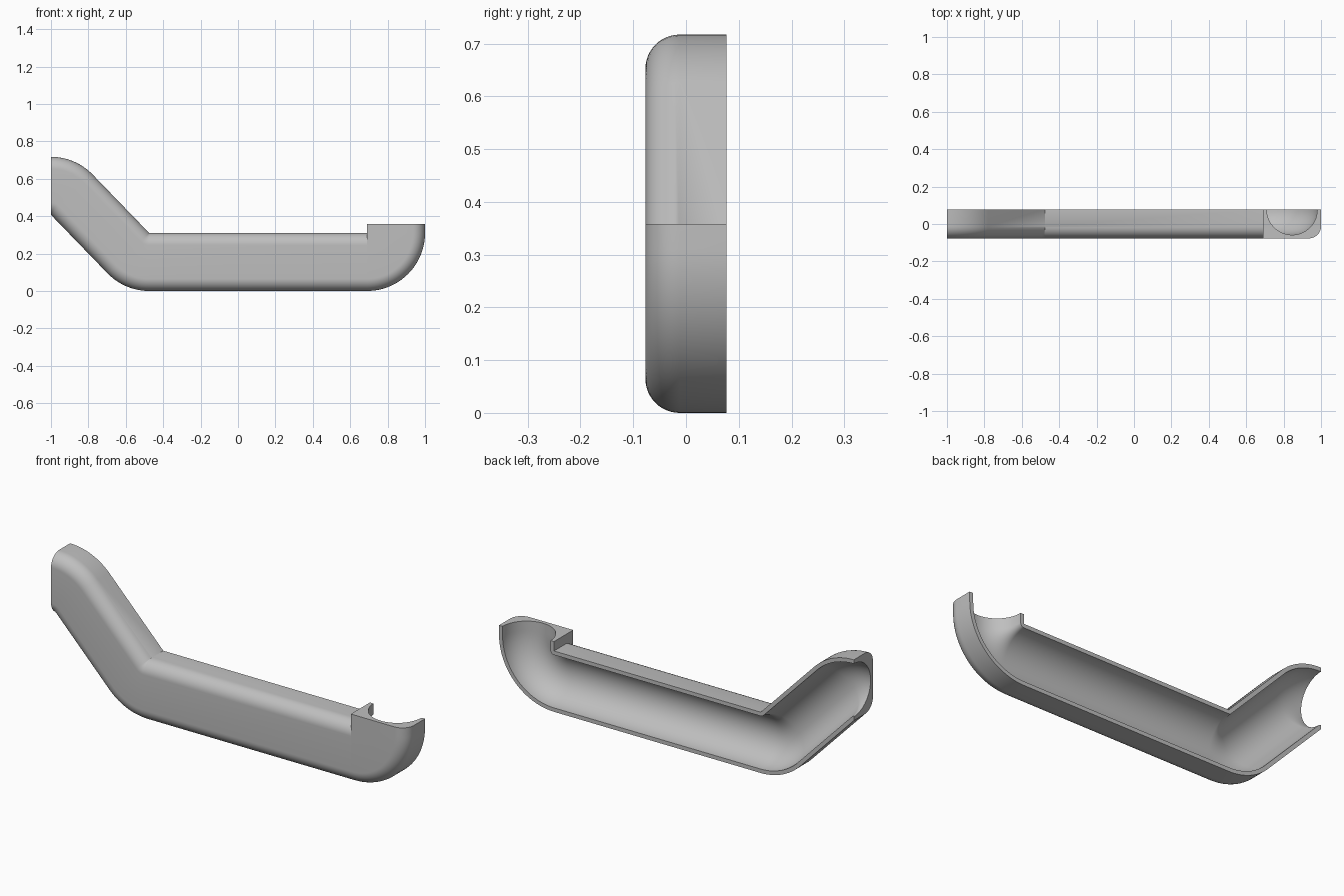
import bpy
import bmesh
from math import cos, sin, pi, radians

old = bpy.data.objects.get("Cube")
if old:
    bpy.data.objects.remove(old)

WIDTH = 0.31      # channel width across the path
HALF = 0.077      # half depth in y
ROUND = 0.065     # rounded front edges
BORE = 0.135      # radius of the hollow

# Grey plastic
grey = bpy.data.materials.new("grey")
grey.use_nodes = True
colour = (0.52, 0.52, 0.52, 1)
grey.diffuse_color = colour
grey.node_tree.nodes["Principled BSDF"].inputs["Base Color"].default_value = colour


def corner(centre, start, square, steps=12):
    """Quarter turn of the section, either rounded or square."""
    pts = []
    for i in range(steps + 1):
        a = start + pi / 2 * i / steps
        c, s = cos(a), sin(a)
        k = ROUND / (max(abs(c), abs(s)) if square else 1)
        pts.append((centre + k * c, ROUND - HALF + k * s))
    return pts


def section(square):
    """Closed outline: rounded outside, half-round hollow open at the back."""
    pts = [(0, HALF)]
    pts += corner(ROUND, pi, False)
    pts += corner(WIDTH - ROUND, 1.5 * pi, square)
    pts.append((WIDTH, HALF))
    steps = 36
    for i in range(steps + 1):
        a = -pi * i / steps
        pts.append((WIDTH / 2 + BORE * cos(a), HALF + BORE * sin(a)))
    return pts


# Stations along the path: pivot, direction across, pivot on upper side, square edge
stations = []


def bend(x, z, start, end, upper, square, steps):
    for i in range(steps + 1):
        a = radians(start + (end - start) * i / steps)
        stations.append((x, z, a, upper, square))


bend(-1, 0.407, 90, 45, False, False, 12)
bend(-0.475, WIDTH, 45, 90, True, False, 12)
stations.append((0.69, WIDTH, pi / 2, True, False))
bend(0.69, WIDTH, 90, 180, True, True, 24)
stations.append((0.69, 0.358, pi, True, True))

# Sweep the section through the stations
bm = bmesh.new()
rings = []
for x, z, a, upper, square in stations:
    shift = WIDTH if upper else 0
    rings.append([bm.verts.new((x + cos(a) * (s - shift), y, z + sin(a) * (s - shift)))
                  for s, y in section(square)])
for r1, r2 in zip(rings, rings[1:]):
    for i in range(len(r1)):
        j = (i + 1) % len(r1)
        bm.faces.new((r1[i], r1[j], r2[j], r2[i]))
bm.faces.new(rings[0][::-1])
bm.faces.new(rings[-1])
bmesh.ops.remove_doubles(bm, verts=bm.verts[:], dist=0.00005)
bmesh.ops.recalc_face_normals(bm, faces=bm.faces[:])

mesh = bpy.data.meshes.new("half_pipe_shell")
bm.to_mesh(mesh)
bm.free()
mesh.materials.append(grey)
shell = bpy.data.objects.new("half_pipe_shell", mesh)
bpy.context.collection.objects.link(shell)

# Smooth curves, crisp rims
for o in bpy.context.selected_objects:
    o.select_set(False)
shell.select_set(True)
bpy.context.view_layer.objects.active = shell
bpy.ops.object.shade_smooth_by_angle(angle=radians(30))
